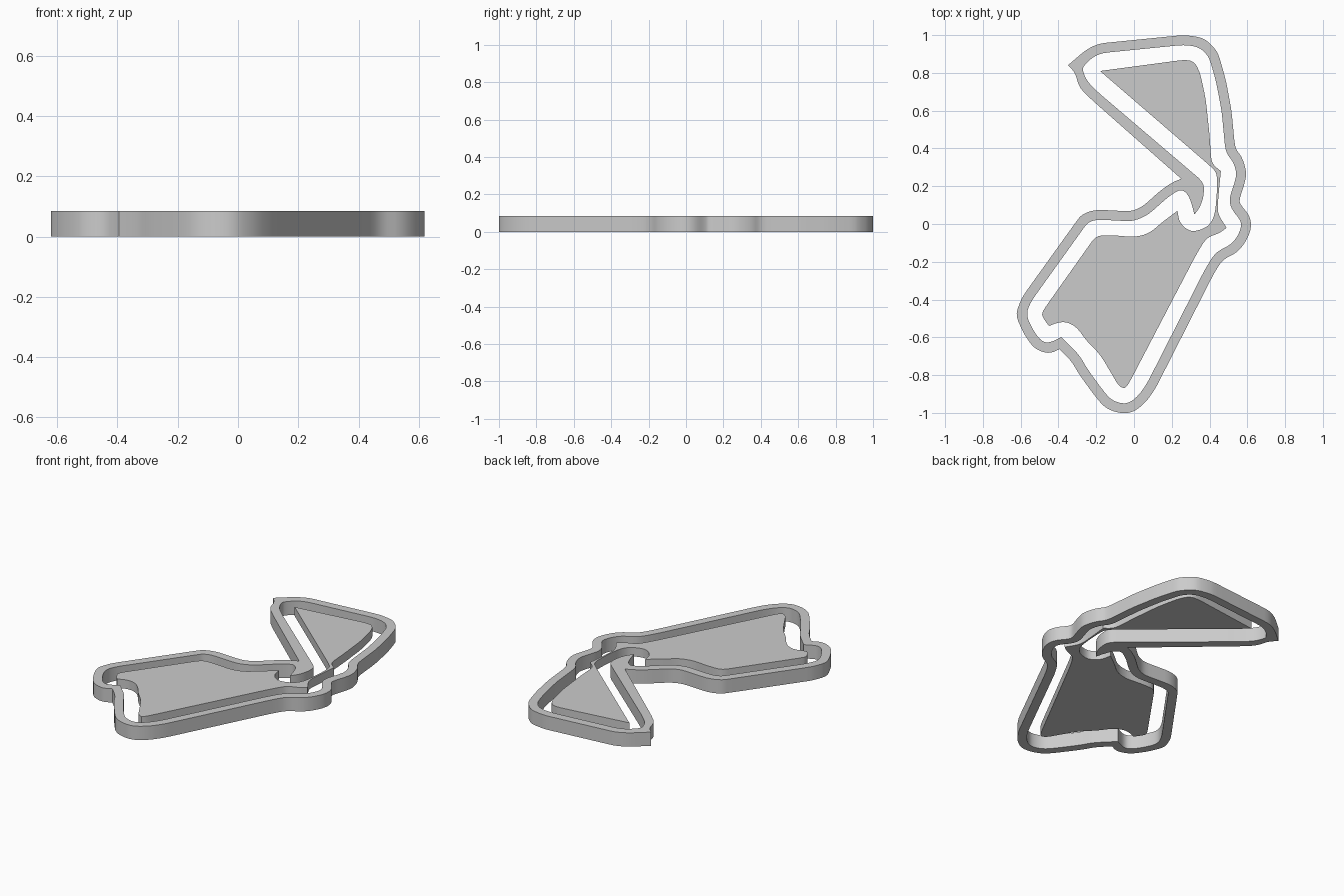
import bpy
import math
from mathutils import Vector

TOP = 0.085
PANEL_BOTTOM = 0.03
HALF_RIM = 0.026

default_cube = bpy.data.objects.get("Cube")
if default_cube:
    bpy.data.objects.remove(default_cube, do_unlink=True)

grey = bpy.data.materials.new("plain grey")
grey.use_nodes = True
colour = (0.6, 0.6, 0.6, 1)
grey.diffuse_color = colour
grey.node_tree.nodes["Principled BSDF"].inputs["Base Color"].default_value = colour


def points(pairs):
    """Turn pairs in hundredths of a unit into vectors."""
    return [Vector(pair) / 100 for pair in pairs]


def neighbours(path):
    """Yield every point of a closed path with the points either side of it."""
    for index, point in enumerate(path):
        yield path[index - 1], point, path[(index + 1) % len(path)]


def offset(path, distance):
    """Shift a closed path sideways with mitred corners, right of travel."""
    shifted = []
    for before, point, after in neighbours(path):
        arriving = (point - before).normalized()
        leaving = (after - point).normalized()
        normal_in = Vector((arriving.y, -arriving.x))
        normal_out = Vector((leaving.y, -leaving.x))
        mitre = (normal_in + normal_out) / (1 + normal_in.dot(normal_out))
        shifted.append(point + mitre * distance)
    return shifted


def soften(path, passes=2, longest_cut=0.02, sharp_angle=math.radians(55)):
    """Round the gentle bends of a closed path and keep its sharp corners."""
    for _ in range(passes):
        rounded = []
        for before, point, after in neighbours(path):
            turn = (point - before).angle(after - point)
            if turn > sharp_angle:
                rounded.append(point)
                continue
            for other in (before, after):
                edge = other - point
                cut = min(edge.length / 4, longest_cut)
                rounded.append(point + edge.normalized() * cut)
        path = rounded
    return path


def make_plate(name, outlines, bottom):
    """Fill closed outlines and extrude them from a bottom height to the top."""
    curve = bpy.data.curves.new(name, "CURVE")
    curve.dimensions = "2D"
    curve.fill_mode = "BOTH"
    curve.extrude = (TOP - bottom) / 2
    for outline in outlines:
        spline = curve.splines.new("POLY")
        spline.points.add(len(outline) - 1)
        for target, point in zip(spline.points, outline):
            target.co = (point.x, point.y, 0, 1)
        spline.use_cyclic_u = True
    curve.materials.append(grey)
    plate = bpy.data.objects.new(name, curve)
    plate.location.z = (TOP + bottom) / 2
    bpy.context.collection.objects.link(plate)
    bpy.ops.object.select_all(action="DESELECT")
    plate.select_set(True)
    bpy.context.view_layer.objects.active = plate
    bpy.ops.object.convert(target="MESH")
    bpy.ops.object.shade_smooth_by_angle(angle=math.radians(30))


# Centreline of the rim, clockwise from the inner end of the valley
valley = [(30, 23)]
upper_left = [(-21, 68), (-27, 74)]
spike_centre = [(-30, 81), (-29, 85)]
upper_edge = [(-24, 90), (-18, 93), (27, 97.5), (36, 96), (42, 90),
              (46, 76), (49, 60), (51, 39)]
waist = [(55, 34), (57, 27), (56, 22), (53, 13), (54, 9), (59, 3),
         (59.5, -2), (57, -8), (53, -13), (45, -17), (40, -25)]
lower_end = [(9, -86), (4, -93), (-2, -97.5), (-8, -97.5), (-14, -95),
             (-19, -89), (-27, -78), (-31, -71), (-39, -63), (-45, -66),
             (-51, -64), (-56, -57), (-60, -48), (-57, -40)]
lower_left = [(-29, -1), (-26, 3), (-20, 5), (-1, 4), (6, 7), (16, 16), (22, 20)]
centreline = points(valley + upper_left + spike_centre + upper_edge
                    + waist + lower_end + lower_left)

# Outer wall with its pointed spike
outer_wall = offset(centreline, -HALF_RIM)
spike_start = len(valley + upper_left)
spike_end = spike_start + len(spike_centre)
outer_wall[spike_start:spike_end] = points([(-31, 80), (-35, 84)])

# Inner wall with the hook that grows inward from the valley
hook = points([(26, 18), (29, 15), (31, 9), (32, 5), (35, 9), (37, 15), (37, 22)])
inner_wall = hook + offset(centreline, HALF_RIM)[1:]

make_plate("rim", [soften(outer_wall), soften(inner_wall)], 0)

# Raised inner panel: upper triangle, thin bridge and lower body in one outline
triangle = [(-18, 81), (27, 87), (32, 86), (35, 80), (38, 66), (40, 47), (41, 32)]
bridge_right = [(46, 28), (45, 18), (44, 6), (49, -2), (45, -5), (39, -7),
                (36, -11), (32, -18)]
body = [(-3, -85), (-5, -87), (-8, -86), (-12, -79), (-18, -69), (-25, -62),
        (-30, -55), (-35, -52), (-40, -52), (-45, -54), (-48, -50),
        (-49, -47), (-20, -6), (-10, -6), (0, -7), (8, -5), (15, 1), (23, 7)]
bridge_left = [(24, 1), (28, -3), (32, -4), (38, -2), (41, 1), (43, 6),
               (44, 18), (44, 27), (40, 31)]
panel = points(triangle + bridge_right + body + bridge_left)
make_plate("inner_panel", [soften(panel)], PANEL_BOTTOM)
